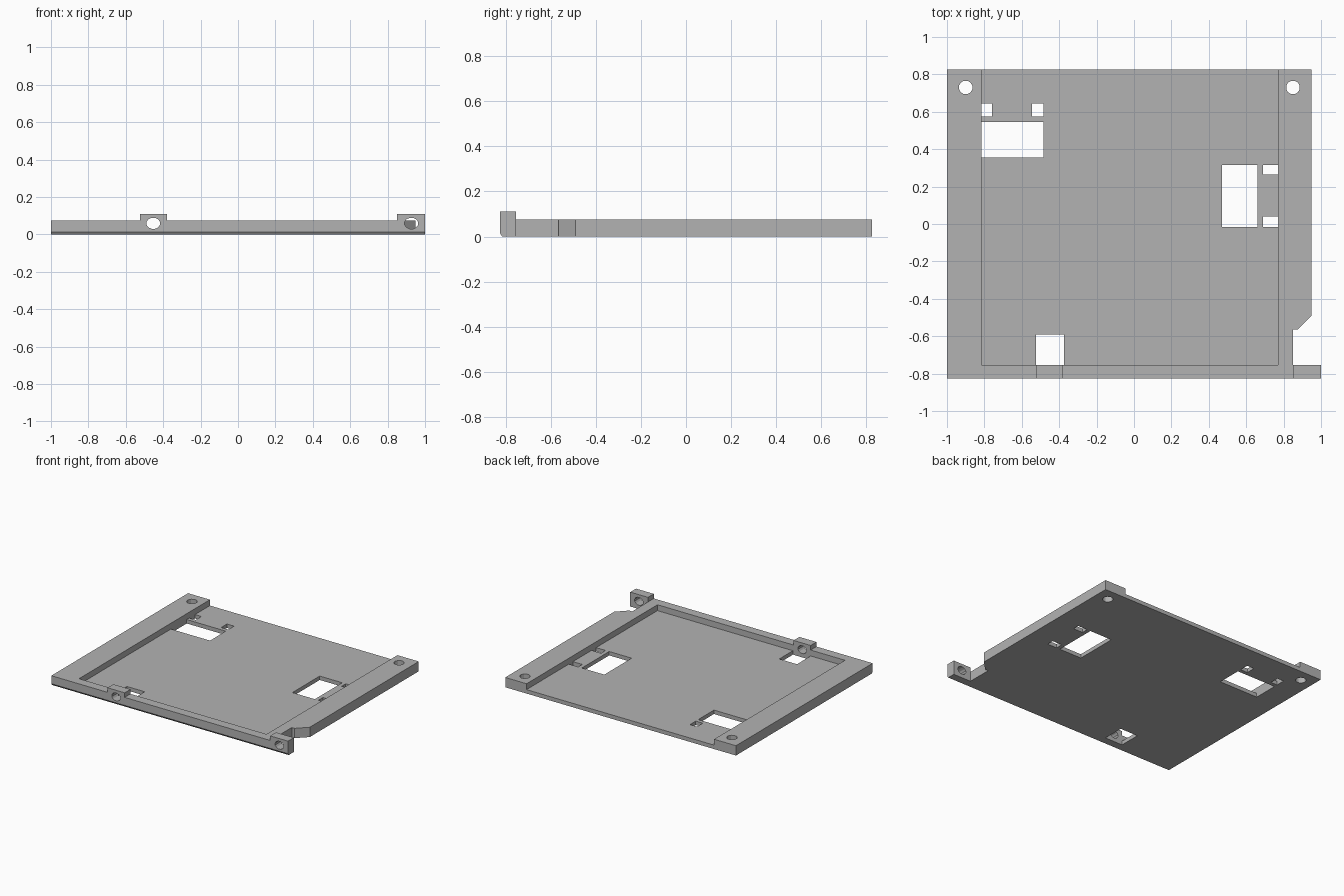
import bpy, bmesh
from math import pi
from mathutils import Matrix

cube = bpy.data.objects.get("Cube")
if cube:
    bpy.data.objects.remove(cube, do_unlink=True)

grey = bpy.data.materials.new("plain grey")
grey.use_nodes = True
grey.diffuse_color = (0.45, 0.45, 0.45, 1)
grey.node_tree.nodes["Principled BSDF"].inputs["Base Color"].default_value = grey.diffuse_color


def finish(bm, name):
    bmesh.ops.recalc_face_normals(bm, faces=bm.faces)
    mesh = bpy.data.meshes.new(name)
    bm.to_mesh(mesh)
    bm.free()
    mesh.materials.append(grey)
    ob = bpy.data.objects.new(name, mesh)
    bpy.context.collection.objects.link(ob)
    return ob


def prism(name, points, direction):
    """Extrude a flat outline along a direction."""
    bm = bmesh.new()
    face = bm.faces.new([bm.verts.new(p) for p in points])
    new = bmesh.ops.extrude_face_region(bm, geom=[face])["geom"]
    bmesh.ops.translate(bm, vec=direction,
                        verts=[v for v in new if isinstance(v, bmesh.types.BMVert)])
    return finish(bm, name)


def box(name, x0, x1, y0, y1, z0, z1):
    return prism(name, [(x0, y0, z0), (x1, y0, z0), (x1, y1, z0), (x0, y1, z0)], (0, 0, z1 - z0))


def drill(name, centre, tilt=0, squash=1):
    """Twelve-sided cylinder used as a hole cutter."""
    bm = bmesh.new()
    matrix = (Matrix.Translation(centre) @ Matrix.Diagonal((1, 1, squash, 1))
              @ Matrix.Rotation(tilt, 4, 'X') @ Matrix.Rotation(pi / 12, 4, 'Z'))
    bmesh.ops.create_cone(bm, cap_ends=True, segments=12, radius1=0.037, radius2=0.037,
                          depth=0.3, matrix=matrix)
    return finish(bm, name)


def combine(target, tool, operation):
    """Apply a boolean and discard the tool object."""
    mod = target.modifiers.new(operation, 'BOOLEAN')
    mod.object, mod.operation, mod.solver = tool, operation, 'EXACT'
    bpy.context.view_layer.objects.active = target
    bpy.ops.object.modifier_apply(modifier=mod.name)
    bpy.data.objects.remove(tool, do_unlink=True)


FRONT, LIP, BACK, RAIL, FLOOR = -0.825, -0.755, 0.825, 0.075, 0.03

# Tray slab with the notched right front corner
outline = [(-1, FRONT), (1, FRONT), (1, LIP), (0.85, LIP), (0.85, -0.565),
           (0.875, -0.565), (0.95, -0.49), (0.95, BACK), (-1, BACK)]
tray = prism("mounting_tray", [(x, y, 0) for x, y in outline], (0, 0, RAIL))

# Recess between the side rails, open at the back
combine(tray, box("recess", -0.815, 0.77, LIP, 1, FLOOR, 0.3), 'DIFFERENCE')

# Raised screw tabs on the front lip
for x0, x1 in ((-0.525, -0.38), (0.85, 1)):
    combine(tray, box("tab", x0, x1, FRONT, LIP, 0.02, 0.11), 'UNION')

# Floor windows and slots
windows = [(-0.815, -0.485, 0.355, 0.545), (-0.815, -0.76, 0.575, 0.645),
           (-0.545, -0.485, 0.575, 0.645), (0.47, 0.66, -0.015, 0.315),
           (0.69, 0.77, 0.265, 0.315), (0.69, 0.77, -0.015, 0.04),
           (-0.525, -0.375, LIP, -0.59)]
for rect in windows:
    combine(tray, box("window", *rect, -0.1, 0.06), 'DIFFERENCE')

# Vertical rail holes and horizontal tab holes
for x in (-0.9, 0.85):
    combine(tray, drill("rail_hole", (x, 0.73, 0.04)), 'DIFFERENCE')
for x in (-0.453, 0.927):
    combine(tray, drill("tab_hole", (x, -0.79, 0.059), pi / 2, 0.82), 'DIFFERENCE')

# Bevel along the lower front edge
wedge = [(-1.1, FRONT - 0.02, -0.03), (-1.1, FRONT + 0.03, -0.03), (-1.1, FRONT + 0.01, 0),
         (-1.1, FRONT, 0.014), (-1.1, FRONT - 0.02, 0.042)]
combine(tray, prism("bevel", wedge, (2.2, 0, 0)), 'DIFFERENCE')
